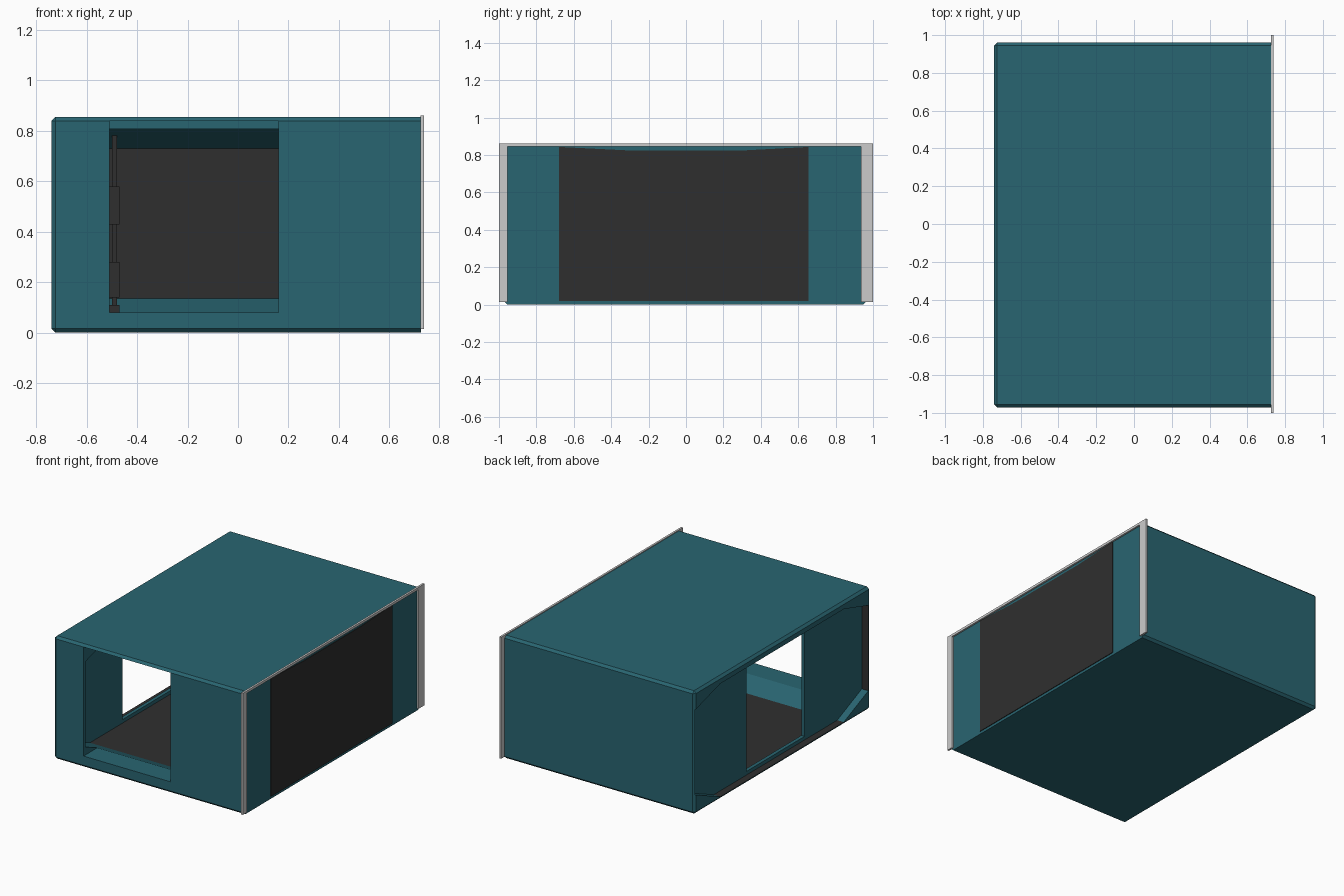
import bpy, bmesh
from mathutils import Vector

if "Cube" in bpy.data.objects:
    bpy.data.objects.remove(bpy.data.objects["Cube"])


def material(name, rgb):
    m = bpy.data.materials.new(name)
    m.diffuse_color = (*rgb, 1)
    m.use_nodes = True
    m.node_tree.nodes["Principled BSDF"].inputs["Base Color"].default_value = m.diffuse_color
    return m


teal = material("teal", (0.022, 0.13, 0.165))
dark = material("charcoal", (0.028, 0.028, 0.028))


def prism(name, profile, x0, x1, mats=()):
    """Extrude a (y, z) outline along x."""
    bm = bmesh.new()
    face = bm.faces.new([bm.verts.new((x0, y, z)) for y, z in profile])
    ext = bmesh.ops.extrude_face_region(bm, geom=[face])
    moved = [v for v in ext["geom"] if isinstance(v, bmesh.types.BMVert)]
    bmesh.ops.translate(bm, verts=moved, vec=(x1 - x0, 0, 0))
    bmesh.ops.recalc_face_normals(bm, faces=bm.faces)
    me = bpy.data.meshes.new(name)
    bm.to_mesh(me)
    bm.free()
    for m in mats:
        me.materials.append(m)
    ob = bpy.data.objects.new(name, me)
    bpy.context.collection.objects.link(ob)
    return ob


def box(name, x0, x1, y0, y1, z0, z1, mats=()):
    return prism(name, [(y0, z0), (y1, z0), (y1, z1), (y0, z1)], x0, x1, mats)


def cut(target, cutter):
    mod = target.modifiers.new(cutter.name, "BOOLEAN")
    mod.operation = "DIFFERENCE"
    mod.solver = "EXACT"
    mod.object = cutter
    cutter.hide_render = True
    cutter.hide_set(True)


# outer shell, bevelled everywhere except the framed end
shell = box("room_shell", -0.74, 0.726, -0.972, 0.962, 0, 0.856, (teal, dark))
bm = bmesh.new()
bm.from_mesh(shell.data)
edges = [e for e in bm.edges if any(v.co.x < 0 for v in e.verts)]
bmesh.ops.bevel(bm, geom=edges, offset=0.016, segments=1, affect="EDGES")
bm.to_mesh(shell.data)
bm.free()

# eight-sided interior, open at the left end: dark floor and walls, teal slopes
half = [(-0.68, 0.02), (-0.95, 0.135), (-0.95, 0.73), (-0.68, 0.807)]
octagon = half + [(-y, z) for y, z in reversed(half)]
interior = prism("interior_cutter", octagon, -0.9, 0.70, (teal, dark))
for p in interior.data.polygons:
    if abs(p.normal.y) > 0.99 or p.normal.z < -0.99:
        p.material_index = 1
cut(shell, interior)

# front doorway, notched into the ceiling
cut(shell, box("doorway_cutter", -0.51, 0.16, -1.1, -0.62, 0.08, 0.84, (teal, dark)))

# partition panels on both sides of the left entrance
for side, label in ((-1, "front"), (1, "back")):
    pts = [(0.32, 0.02), (0.68, 0.02), (0.95, 0.135), (0.95, 0.73), (0.68, 0.807), (0.32, 0.807)]
    prism(label + "_partition", [(side * y, z) for y, z in pts], -0.69, -0.665, (teal,))
box("entrance_sill", -0.69, -0.665, -0.32, 0.32, 0.015, 0.045, (teal,))

# dark panel on the right end, with a shallow trapezoid top
prism("end_panel", [(-0.68, 0.018), (0.655, 0.018), (0.655, 0.843), (0.32, 0.825),
                    (-0.32, 0.825), (-0.68, 0.843)], 0.72, 0.731, (dark,))

# grey frame around the right end, open at the bottom
prism("end_frame", [(-1, 0.015), (-0.955, 0.015), (-0.955, 0.845), (0.935, 0.845),
                    (0.935, 0.015), (1, 0.015), (1, 0.862), (-1, 0.862)], 0.724, 0.738)

# slim post with collars inside the doorway line
box("inner_post", -0.5, -0.48, 0.77, 0.79, 0.08, 0.8, (dark,))
for i, (z0, z1) in enumerate(((0.08, 0.11), (0.14, 0.28), (0.43, 0.58))):
    box(f"post_collar_{i + 1}", -0.51, -0.47, 0.76, 0.80, z0, z1, (dark,))
